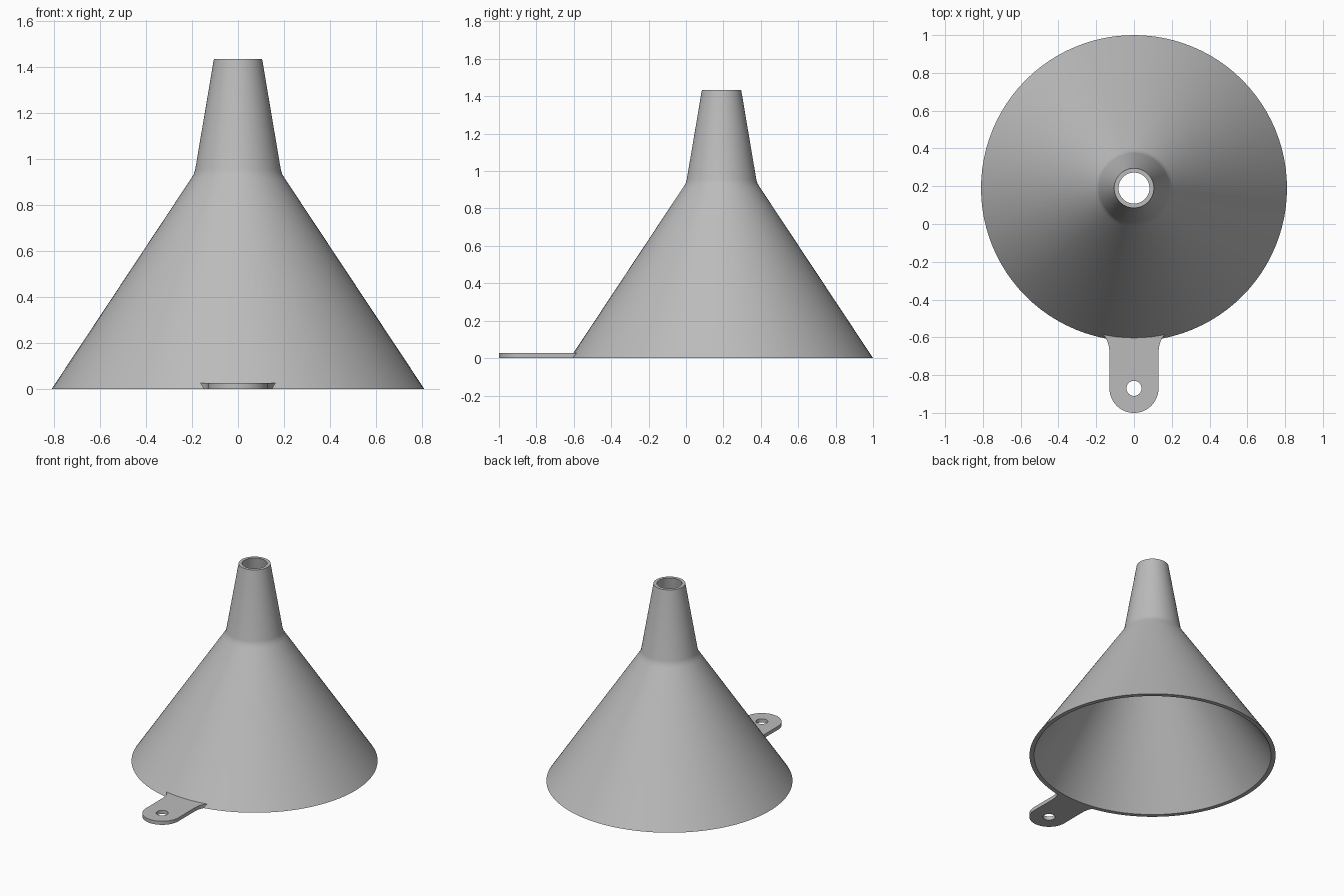
import bpy, bmesh, math

if "Cube" in bpy.data.objects:
    bpy.data.objects.remove(bpy.data.objects["Cube"])

CY = 0.19          # funnel axis offset along y
SEGMENTS = 96

grey = bpy.data.materials.new("grey plastic")
grey.diffuse_color = (0.5, 0.5, 0.5, 1)
grey.use_nodes = True
grey.node_tree.nodes["Principled BSDF"].inputs["Base Color"].default_value = grey.diffuse_color


def finish(name, bm):
    bmesh.ops.recalc_face_normals(bm, faces=bm.faces)
    mesh = bpy.data.meshes.new(name)
    bm.to_mesh(mesh)
    bm.free()
    mesh.materials.append(grey)
    obj = bpy.data.objects.new(name, mesh)
    bpy.context.collection.objects.link(obj)
    bpy.ops.object.select_all(action='DESELECT')
    obj.select_set(True)
    bpy.context.view_layer.objects.active = obj
    bpy.ops.object.shade_smooth_by_angle(angle=math.radians(30))
    return obj


# Funnel: closed wall profile (radius, height) revolved, with a softened neck
profile = [(0.81, 0), (0.205, 0.913), (0.192, 0.934), (0.186, 0.955), (0.105, 1.434),
           (0.082, 1.434), (0.162, 0.945), (0.166, 0.925), (0.178, 0.906), (0.78, 0)]
bm = bmesh.new()
rings = []
for r, z in profile:
    rings.append([bm.verts.new((r * math.cos(a), CY + r * math.sin(a), z))
                  for a in (2 * math.pi * i / SEGMENTS for i in range(SEGMENTS))])
for k, ring in enumerate(rings):
    above = rings[(k + 1) % len(rings)]
    for i in range(SEGMENTS):
        j = (i + 1) % SEGMENTS
        bm.faces.new((ring[i], ring[j], above[j], above[i]))
finish("funnel_body", bm)

# Hanging tab: right half of the outline, from the funnel wall to the tip
R, HALF, END, TIP = 0.788, 0.13, 0.17, -0.87
a_end = math.asin(END / R)
right = [(R * math.sin(a_end * i / 8), CY - R * math.cos(a_end * i / 8)) for i in range(9)]
x0, y0 = right[-1]
for i in range(1, 9):                       # concave flare
    t = i / 8
    right.append(((1 - t) ** 2 * x0 + (1 - (1 - t) ** 2) * HALF,
                  (1 - t) ** 2 * y0 + 2 * t * (1 - t) * -0.615 + t * t * -0.685))
for i in range(17):                         # rounded end
    a = math.pi / 2 * i / 16
    right.append((HALF * math.cos(a), TIP - HALF * math.sin(a)))
outline = right + [(-x, y) for x, y in right[-2:0:-1]]
hole = [(0.04 * math.cos(2 * math.pi * i / 32), TIP + 0.04 * math.sin(2 * math.pi * i / 32))
        for i in range(32)]

bm = bmesh.new()
edges = []
for loop in (outline, hole):
    vs = [bm.verts.new((x, y, 0)) for x, y in loop]
    edges += [bm.edges.new((v, vs[(i + 1) % len(vs)])) for i, v in enumerate(vs)]
bmesh.ops.triangle_fill(bm, edges=edges, use_beauty=True)
out = bmesh.ops.extrude_face_region(bm, geom=bm.faces[:], use_keep_orig=True)
top = [g for g in out["geom"] if isinstance(g, bmesh.types.BMVert)]
bmesh.ops.translate(bm, verts=top, vec=(0, 0, 0.026))
finish("hanging_tab", bm)
